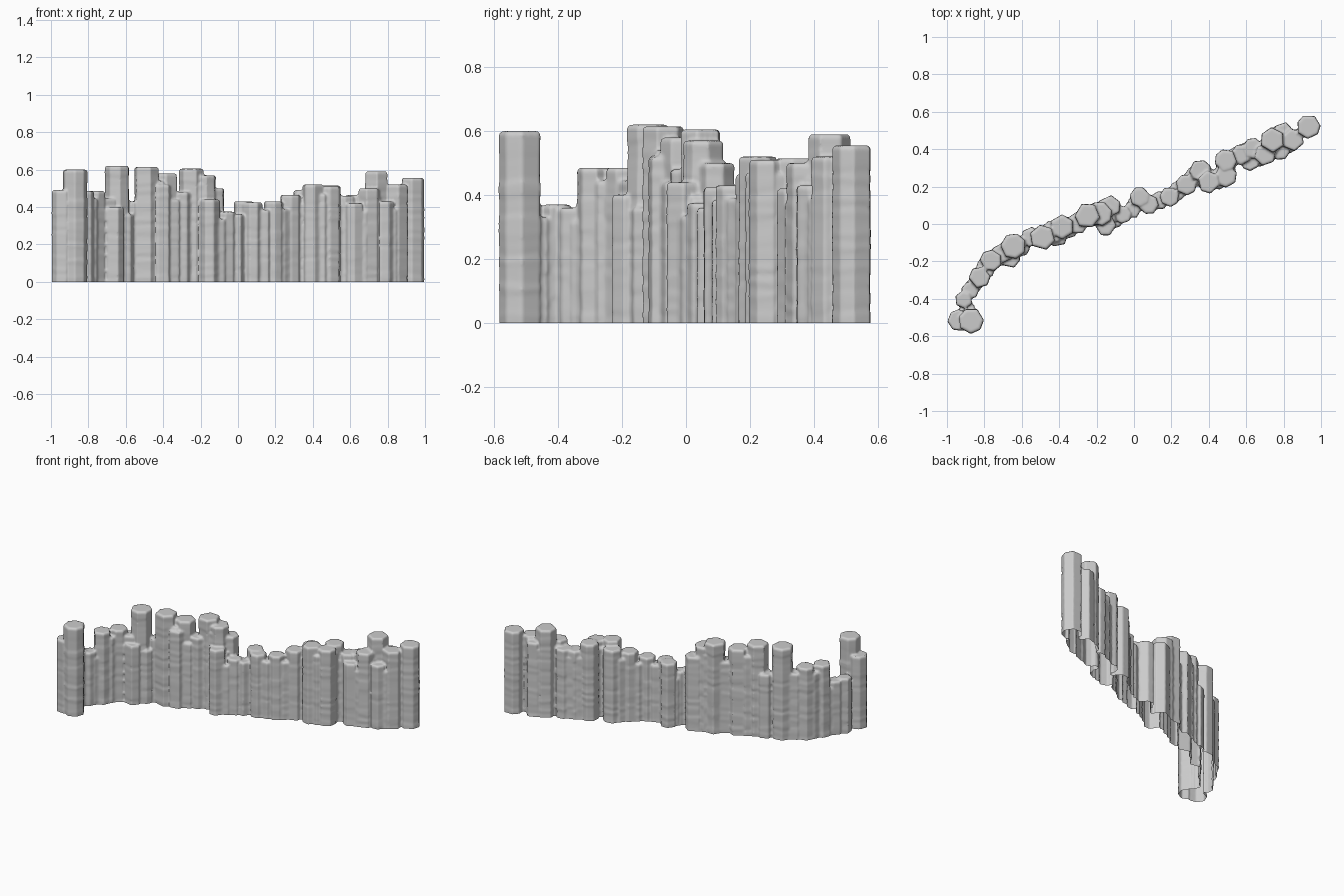
import bpy, bmesh, math, random

if "Cube" in bpy.data.objects:
    bpy.data.objects.remove(bpy.data.objects["Cube"])
random.seed(7)

# Columns along the winding wall: x, y, height (taller columns are thicker)
COLUMNS = [
    (-.94, -.515, .49), (-.872, -.517, .6), (-.91, -.405, .37), (-.875, -.355, .36),
    (-.825, -.285, .485), (-.765, -.195, .485), (-.645, -.118, .62), (-.66, -.185, .4),
    (-.55, -.07, .43), (-.49, -.072, .615), (-.385, -.015, .58), (-.41, -.06, .52),
    (-.3, .005, .48), (-.25, .045, .605), (-.18, .055, .57), (-.13, .095, .5),
    (-.15, -.01, .44), (-.06, .05, .375), (-.01, .075, .36), (.03, .145, .43),
    (.08, .105, .425), (.19, .145, .43), (.28, .21, .465), (.355, .285, .49),
    (.4, .225, .52), (.49, .255, .51), (.49, .34, .515), (.57, .37, .46),
    (.635, .405, .465), (.62, .335, .42), (.7, .37, .5), (.74, .448, .59),
    (.8, .485, .5), (.85, .45, .52), (.78, .395, .43), (.933, .52, .555),
]


def outline(r):
    """Irregular six or seven sided outline."""
    n = random.choice((6, 7))
    start = random.uniform(0, math.tau)
    pts = []
    for i in range(n):
        a = start + (i + random.uniform(-.12, .12)) * math.tau / n
        k = r * random.uniform(.97, 1.02)
        pts.append((k * math.cos(a), k * math.sin(a)))
    return pts


def add_column(bm, x, y, h):
    """Closed column, starting a little under the ground."""
    shape = outline(.048 + .085 * (h - .36))
    rings = int(h / .022)
    # (height, scale, waviness): weathered shaft, then a bevelled rim
    levels = [(-.04, 1, 0)]
    levels += [((h - .02) * i / rings, random.uniform(.965, 1.02), .005)
               for i in range(rings)]
    levels += [(h - .01, 1, 0), (h, .88, 0)]
    loops = []
    for z, s, wave in levels:
        phase = random.uniform(0, math.tau)
        ring = []
        for px, py in shape:
            w = math.sin(math.atan2(py, px) * 2 + phase) * wave
            ring.append(bm.verts.new((x + px * s, y + py * s, z + w)))
        loops.append(ring)
    n = len(shape)
    for a, b in zip(loops, loops[1:]):
        for j in range(n):
            k = (j + 1) % n
            bm.faces.new((a[j], a[k], b[k], b[j]))
    bm.faces.new(loops[-1])
    bm.faces.new(loops[0][::-1])


# Main columns plus low fillers that close the gaps between neighbours
bm = bmesh.new()
for c in COLUMNS:
    add_column(bm, *c)
for a, b in zip(COLUMNS, COLUMNS[1:]):
    if math.dist(a[:2], b[:2]) > .07:
        add_column(bm, (a[0] + b[0]) / 2, (a[1] + b[1]) / 2, min(a[2], b[2]) - .04)
me = bpy.data.meshes.new("stone_column_wall")
bm.to_mesh(me)
bm.free()
wall = bpy.data.objects.new("stone_column_wall", me)
bpy.context.collection.objects.link(wall)
bpy.context.view_layer.objects.active = wall
wall.select_set(True)

# Fuse the columns into one weathered skin
rm = wall.modifiers.new("fuse", 'REMESH')
rm.mode = 'VOXEL'
rm.voxel_size = .007
bpy.ops.object.modifier_apply(modifier=rm.name)

# Cut flat at the ground, leaving the base open
bm = bmesh.new()
bm.from_mesh(wall.data)
bmesh.ops.bisect_plane(bm, geom=bm.verts[:] + bm.edges[:] + bm.faces[:],
                       plane_co=(0, 0, 0), plane_no=(0, 0, 1), clear_inner=True)
bm.to_mesh(wall.data)
bm.free()
bpy.ops.object.shade_smooth()
